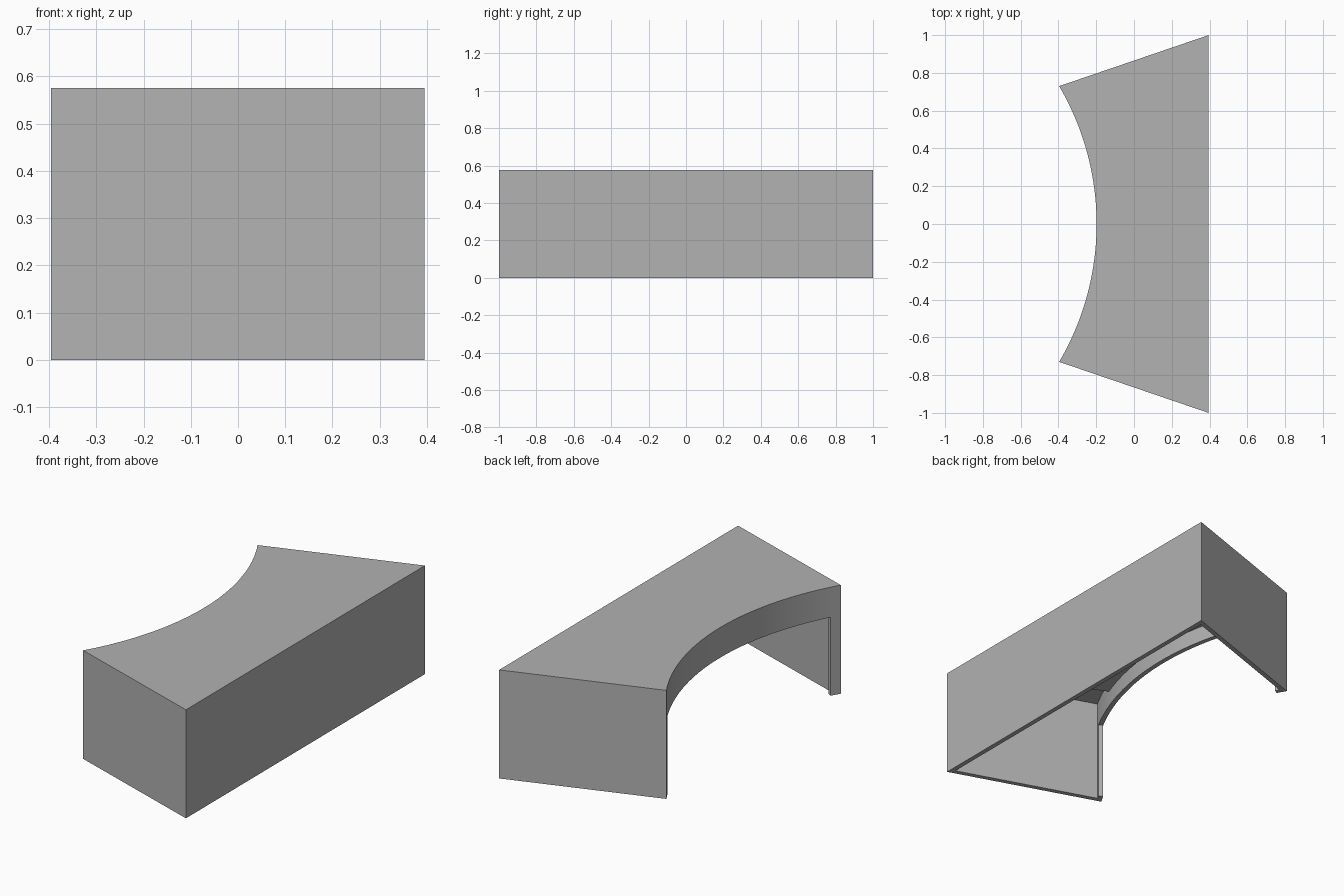
import bpy, bmesh, math

if "Cube" in bpy.data.objects:
    bpy.data.objects.remove(bpy.data.objects["Cube"])

# Main dimensions
R, CX = 1.443, -1.641          # radius and centre of the concave front
WALL, HEIGHT, LIP = 0.025, 0.575, 0.415
SEGMENTS = 48

gray = bpy.data.materials.new("plain_gray")
gray.diffuse_color = (0.445, 0.445, 0.445, 1)
gray.use_nodes = True
gray.node_tree.nodes["Principled BSDF"].inputs["Base Color"].default_value = gray.diffuse_color


def arc(radius, half_y):
    """Concave edge from -half_y to +half_y."""
    a = math.asin(half_y / radius)
    return [(CX + radius * math.cos(t), radius * math.sin(t))
            for t in (-a + 2 * a * i / SEGMENTS for i in range(SEGMENTS + 1))]


def prism(name, outline, z0, z1):
    bm = bmesh.new()
    face = bm.faces.new([bm.verts.new((x, y, z0)) for x, y in outline])
    out = bmesh.ops.extrude_face_region(bm, geom=[face])
    for v in out["geom"]:
        if isinstance(v, bmesh.types.BMVert):
            v.co.z = z1
    bmesh.ops.recalc_face_normals(bm, faces=bm.faces)
    mesh = bpy.data.meshes.new(name)
    bm.to_mesh(mesh)
    bm.free()
    mesh.materials.append(gray)
    ob = bpy.data.objects.new(name, mesh)
    bpy.context.collection.objects.link(ob)
    return ob


def cut(target, cutter):
    mod = target.modifiers.new("cut", 'BOOLEAN')
    mod.operation, mod.solver, mod.object = 'DIFFERENCE', 'EXACT', cutter
    deps = bpy.context.evaluated_depsgraph_get()
    mesh = bpy.data.meshes.new_from_object(target.evaluated_get(deps))
    target.modifiers.clear()
    target.data = mesh
    bpy.data.objects.remove(cutter)


# Desk shell: solid footprint, hollowed from below
shell = prism("desk_shell", arc(R, 0.73) + [(0.395, 1.0), (0.395, -1.0)], 0, HEIGHT)
hollow = arc(R + WALL, 0.716) + [(0.37, 0.965), (0.37, -0.965)]
cut(shell, prism("hollow_cutter", hollow, -0.1, HEIGHT - WALL))

# Knee opening under the curved apron, leaving a narrow post at each end
px, py = -0.368 - CX, 0.684
side = [(CX + px * f, py * f) for f in (0.85, 1.03)] + [(0.0, 0.5)]
opening = side + [(x, -y) for x, y in reversed(side)]
cut(shell, prism("opening_cutter", opening, -0.1, LIP))

# Reinforcing board under the top, following the curved apron
board = prism("under_top_board",
              arc(R + WALL, 0.515) + [(0.37, 0.83), (0.37, -0.83)],
              0.50, HEIGHT - WALL)

# Smooth curve, sharp corners
for ob in (shell, board):
    bpy.ops.object.select_all(action='DESELECT')
    ob.select_set(True)
    bpy.context.view_layer.objects.active = ob
    bpy.ops.object.shade_smooth_by_angle(angle=math.radians(30))
